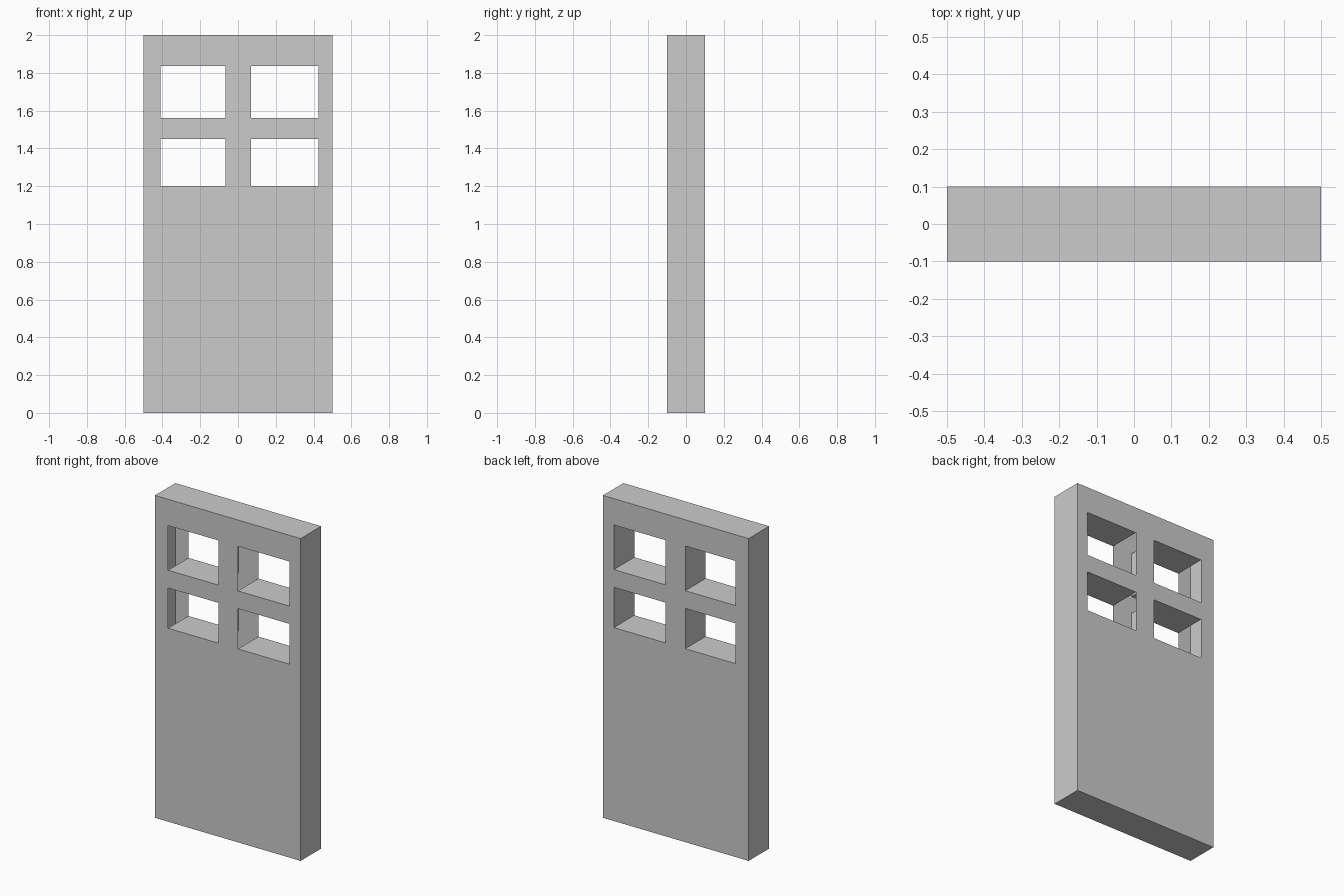
import bpy, bmesh

if "Cube" in bpy.data.objects:
    bpy.data.objects.remove(bpy.data.objects["Cube"])

# Grid lines of the door: outer edges plus window edges
XS = [-0.5, -0.41, -0.065, 0.07, 0.425, 0.5]
ZS = [0.0, 1.2, 1.45, 1.56, 1.837, 2.0]
WINDOWS = {(i, k) for i in (1, 3) for k in (1, 3)}
D = 0.1

bm = bmesh.new()


def quad(*pts):
    bm.faces.new([bm.verts.new(p) for p in pts])


def strip_x(x, z0, z1):
    """Wall facing along x, through the door's thickness."""
    quad((x, -D, z0), (x, D, z0), (x, D, z1), (x, -D, z1))


def strip_z(z, x0, x1):
    """Level face through the door's thickness."""
    quad((x0, -D, z), (x1, -D, z), (x1, D, z), (x0, D, z))


for i, (x0, x1) in enumerate(zip(XS, XS[1:])):
    for k, (z0, z1) in enumerate(zip(ZS, ZS[1:])):
        if (i, k) in WINDOWS:
            # Window lining: sill, head and right jamb (left side is open to the hollow door)
            strip_z(z0, x0, x1)
            strip_z(z1, x0, x1)
            strip_x(x1, z0, z1)
        else:
            # Front and back panels
            for y in (-D, D):
                quad((x0, y, z0), (x1, y, z0), (x1, y, z1), (x0, y, z1))

# Outer edges of the door
for z0, z1 in zip(ZS, ZS[1:]):
    strip_x(XS[0], z0, z1)
    strip_x(XS[-1], z0, z1)
for x0, x1 in zip(XS, XS[1:]):
    strip_z(ZS[0], x0, x1)
    strip_z(ZS[-1], x0, x1)

bmesh.ops.remove_doubles(bm, verts=bm.verts[:], dist=1e-5)
bmesh.ops.recalc_face_normals(bm, faces=bm.faces[:])

mesh = bpy.data.meshes.new("door")
bm.to_mesh(mesh)
bm.free()
door = bpy.data.objects.new("door", mesh)
bpy.context.collection.objects.link(door)
